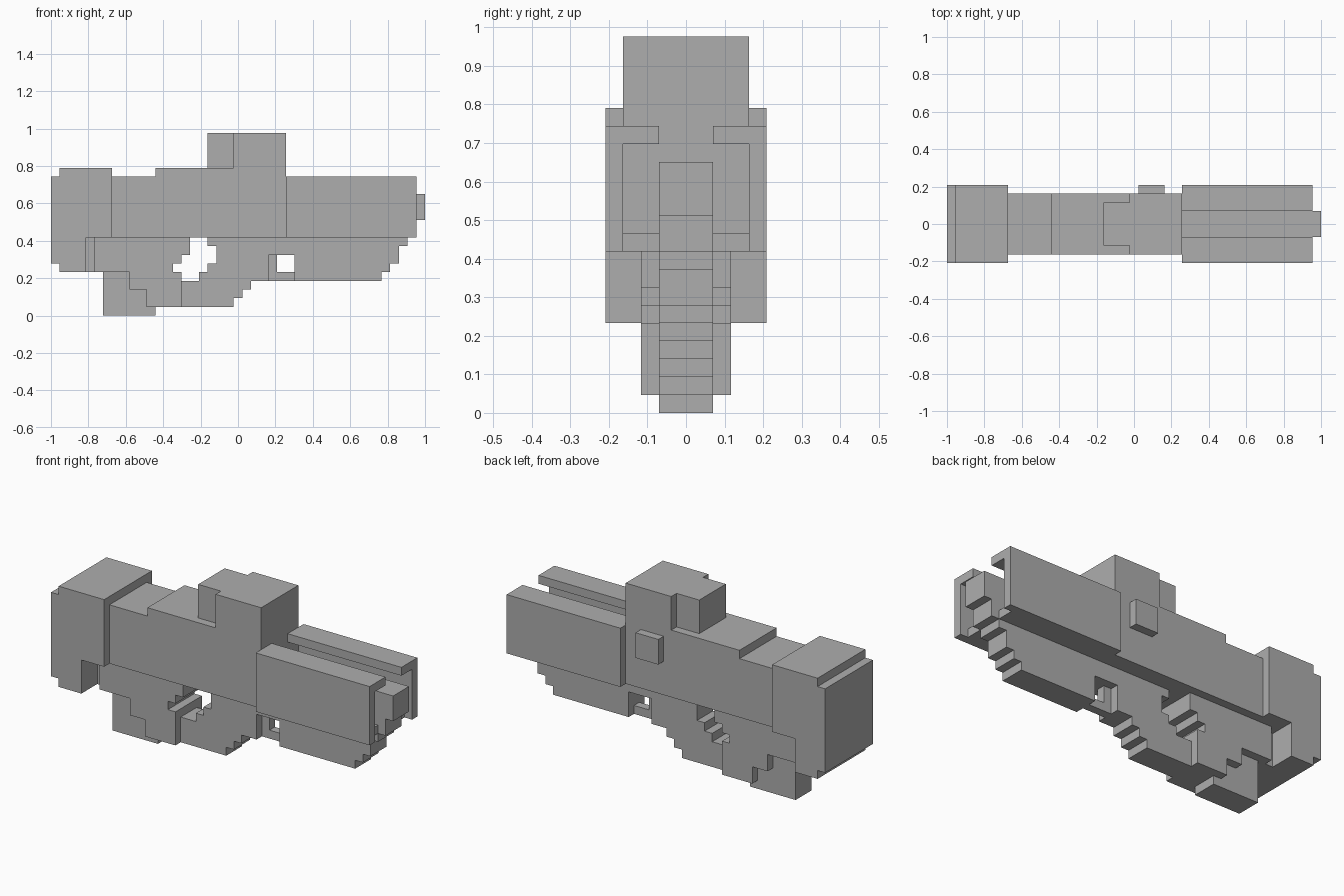
import bpy
import bmesh
from mathutils import Vector

default = bpy.data.objects.get("Cube")
if default:
    bpy.data.objects.remove(default, do_unlink=True)

# The design sits on a block grid, 43 blocks long
LENGTH = 43
UNIT = 2 / LENGTH

grey = bpy.data.materials.new("matte grey")
grey.use_nodes = True
colour = (0.42, 0.42, 0.42, 1)
grey.diffuse_color = colour
grey.node_tree.nodes["Principled BSDF"].inputs["Base Color"].default_value = colour


def extrude_profile(name, points, y_min, y_max):
    """Extrude a side profile, given in blocks from the rear, across the width."""
    bm = bmesh.new()
    verts = [bm.verts.new(((x - LENGTH / 2) * UNIT, y_min * UNIT, z * UNIT))
             for x, z in points]
    face = bm.faces.new(verts)
    result = bmesh.ops.extrude_face_region(bm, geom=[face])
    moved = [v for v in result["geom"] if isinstance(v, bmesh.types.BMVert)]
    bmesh.ops.translate(bm, verts=moved, vec=Vector((0, (y_max - y_min) * UNIT, 0)))
    bmesh.ops.recalc_face_normals(bm, faces=bm.faces[:])
    mesh = bpy.data.meshes.new(name)
    bm.to_mesh(mesh)
    bm.free()
    mesh.materials.append(grey)
    obj = bpy.data.objects.new(name, mesh)
    bpy.context.scene.collection.objects.link(obj)
    return obj


def centred(name, points, half_width):
    return extrude_profile(name, points, -half_width, half_width)


def rectangle(x_min, x_max, z_min, z_max):
    return [(x_min, z_min), (x_max, z_min), (x_max, z_max), (x_min, z_max)]


# Shoulder stock with a thinner rear pad
centred("stock", [(0, 6), (1, 6), (1, 5), (4, 5), (4, 9), (7, 9), (7, 17),
                  (1, 17), (1, 16), (0, 16)], 4.5)

# Main body with its raised top deck
centred("body", [(7, 9), (27, 9), (27, 17), (12, 17), (12, 16), (7, 16)], 3.5)

# Sight tower and its narrower rear block
centred("sight_tower", rectangle(21, 27, 17, 21), 3.5)
centred("sight_rear", rectangle(18, 21, 17, 21), 2.5)

# Control block on the left side
extrude_profile("side_button", rectangle(22, 25, 13, 16), 3.5, 4.5)

# Slim lower frame: heel, trigger opening, guard and stepped front
centred("lower_frame", [
    (4, 9), (4, 5), (6, 5), (6, 0), (12, 0), (12, 1), (21, 1), (21, 2),
    (22, 2), (22, 3), (23, 3), (23, 4), (25, 4), (25, 7), (28, 7), (28, 4),
    (38, 4), (38, 5), (39, 5), (39, 6), (40, 6), (40, 8), (41, 8), (41, 9),
    (18, 9), (18, 8), (19, 8), (19, 6), (18, 6), (18, 5), (17, 5), (17, 4),
    (15, 4), (15, 5), (14, 5), (14, 6), (15, 6), (15, 7), (16, 7), (16, 9),
], 1.5)

# Wider hand grip around the frame
centred("grip", [(5, 9), (5, 5), (9, 5), (9, 3), (11, 3), (11, 1), (15, 1),
                 (15, 5), (14, 5), (14, 6), (15, 6), (15, 7), (16, 7), (16, 9)], 2.5)

# Thin bracket in the small front opening
centred("front_bracket", [(25, 4), (28, 4), (28, 5), (26, 5), (26, 7), (25, 7)], 0.5)

# Barrel and the support below it
centred("barrel", rectangle(27, 43, 11, 14), 1.5)
centred("barrel_support", rectangle(27, 42, 9, 11), 1.5)

# Side shrouds: outer wall, inward top lip and channel floor
for side, sign in (("left", 1), ("right", -1)):
    for part, profile, inner, outer in (
        ("wall", rectangle(27, 42, 9, 16), 3.5, 4.5),
        ("lip", rectangle(27, 42, 15, 16), 1.5, 3.5),
        ("floor", rectangle(27, 41, 9, 10), 1.5, 3.5),
    ):
        y_min, y_max = sorted((sign * inner, sign * outer))
        extrude_profile(f"{side}_shroud_{part}", profile, y_min, y_max)
